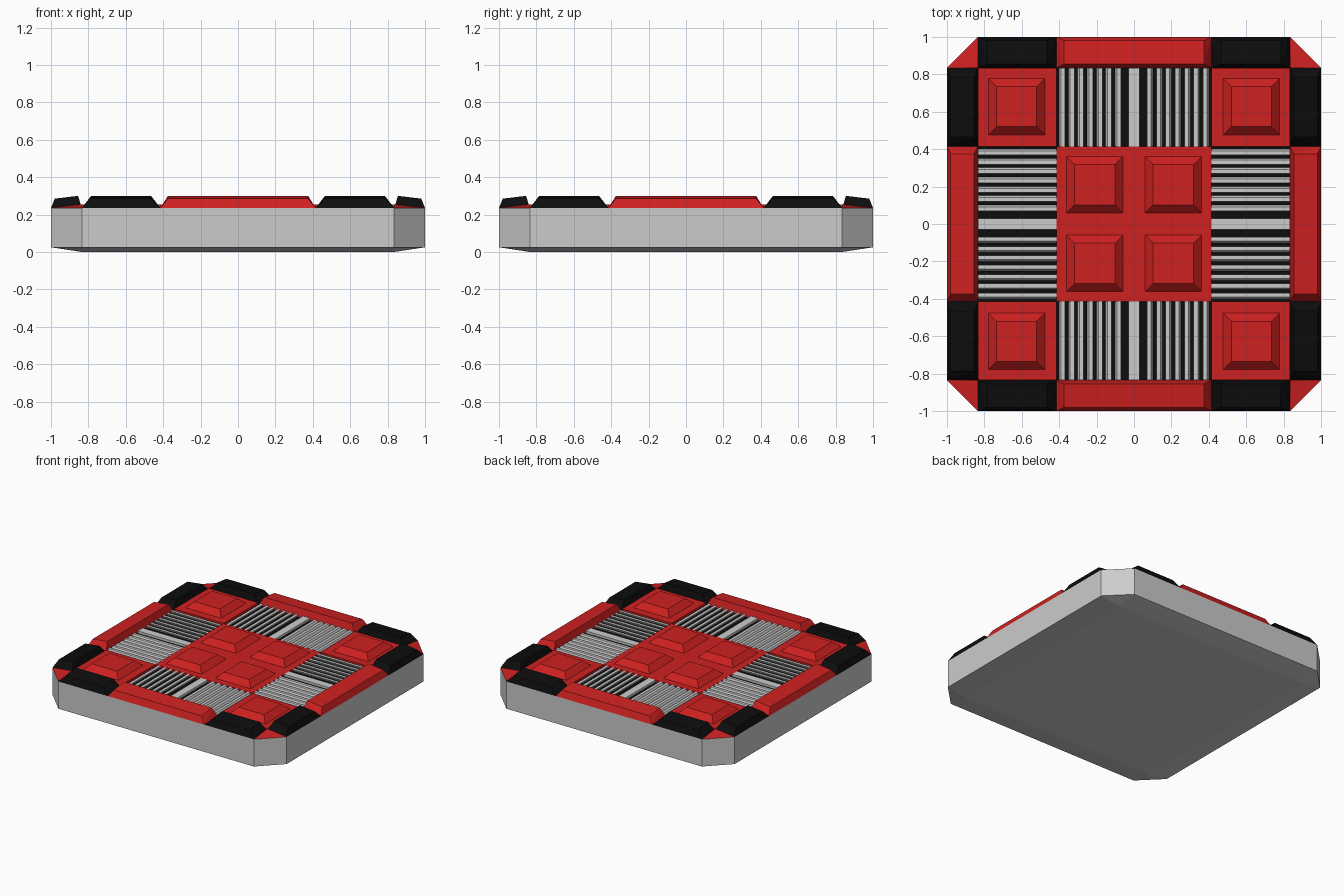
import bpy, bmesh
from mathutils import Matrix
from math import radians

if "Cube" in bpy.data.objects:
    bpy.data.objects.remove(bpy.data.objects["Cube"])

A, B = 0.835, 0.415            # inner frame line and centre tile line
RIM, DECK, TOP = 0.235, 0.255, 0.298


def material(name, rgb):
    m = bpy.data.materials.new(name)
    m.diffuse_color = (*rgb, 1)
    m.use_nodes = True
    m.node_tree.nodes["Principled BSDF"].inputs["Base Color"].default_value = m.diffuse_color
    return m


RED = material("red", (0.62, 0.015, 0.015))
BLACK = material("black", (0.004, 0.004, 0.004))


def solids(name, point_sets, mat=None, turn=0):
    """One object made of convex solids, turned about z in degrees."""
    bm = bmesh.new()
    for pts in point_sets:
        vs = [bm.verts.new(p) for p in pts]
        bmesh.ops.convex_hull(bm, input=vs)
    bmesh.ops.dissolve_limit(bm, angle_limit=radians(0.5), verts=bm.verts[:], edges=bm.edges[:])
    bmesh.ops.rotate(bm, verts=bm.verts[:], cent=(0, 0, 0), matrix=Matrix.Rotation(radians(turn), 3, 'Z'))
    bmesh.ops.recalc_face_normals(bm, faces=bm.faces[:])
    me = bpy.data.meshes.new(name)
    bm.to_mesh(me)
    bm.free()
    if mat:
        me.materials.append(mat)
    ob = bpy.data.objects.new(name, me)
    bpy.context.collection.objects.link(ob)
    return ob


def rect(x0, x1, y0, y1, z):
    return [(x, y, z) for x in (x0, x1) for y in (y0, y1)]


def box(x0, x1, y0, y1, z0, z1):
    return rect(x0, x1, y0, y1, z0) + rect(x0, x1, y0, y1, z1)


def pad(cx, cy):
    r, t = 0.156, 0.108
    return rect(cx - r, cx + r, cy - r, cy + r, DECK - 0.005) + rect(cx - t, cx + t, cy - t, cy + t, TOP)


def edge_block(x0, x1, slant):
    """Bevelled block along the back rim, its top sloping out."""
    pts = rect(x0, x1, A, 1, RIM)
    for y, z in ((0.855, 0.30), (0.98, 0.285)):
        pts += [(x0 + slant, y, z), (x1 - slant, y, z)]
    return pts


# Octagonal body with a slightly bulged underside
octagon = [(sx * x, sy * y) for sx in (1, -1) for sy in (1, -1) for x, y in ((1, A), (A, 1))]
solids("body", [rect(-A, A, -A, A, 0) + [(x, y, z) for x, y in octagon for z in (0.025, RIM)]])

# Centre tile with four raised pads
solids("centre_tile", [box(-B, B, -B, B, RIM - 0.01, DECK)], RED)
solids("centre_pads", [pad(x, y) for x in (-0.21, 0.21) for y in (-0.21, 0.21)], RED)

for i in range(4):
    turn = 90 * i
    # Corner tile, pad and sloping corner triangle
    solids(f"corner_tile_{i}", [box(B, A, B, A, RIM - 0.01, DECK)], RED, turn)
    solids(f"corner_pad_{i}", [pad(0.628, 0.628)], RED, turn)
    solids(f"corner_wedge_{i}", [[(A, A, RIM - 0.01), (1, A, RIM), (A, 1, RIM), (A, A, DECK)]], RED, turn)

    # Rim blocks: red in the middle, black either side
    solids(f"rim_block_{i}", [edge_block(-B, B, 0.04)], RED, turn)
    solids(f"rim_corner_blocks_{i}", [edge_block(B, A, 0.05), edge_block(-A, -B, 0.05)], BLACK, turn)

    # Grate: black floor with slats leaning out from a flat centre bar
    solids(f"grate_floor_{i}", [box(-B, B, B, A, RIM - 0.01, RIM + 0.002)], BLACK, turn)
    slats = [box(-0.03, 0.03, B, A, RIM - 0.005, DECK)]
    for s in (-1, 1):
        for k in range(7):
            c = 0.08 + 0.05 * k
            slats.append(rect(s * (c - 0.011), s * (c + 0.011), B, A, DECK)
                         + rect(s * (c + 0.003), s * (c + 0.025), B, A, RIM - 0.005))
    solids(f"grate_slats_{i}", slats, None, turn)
